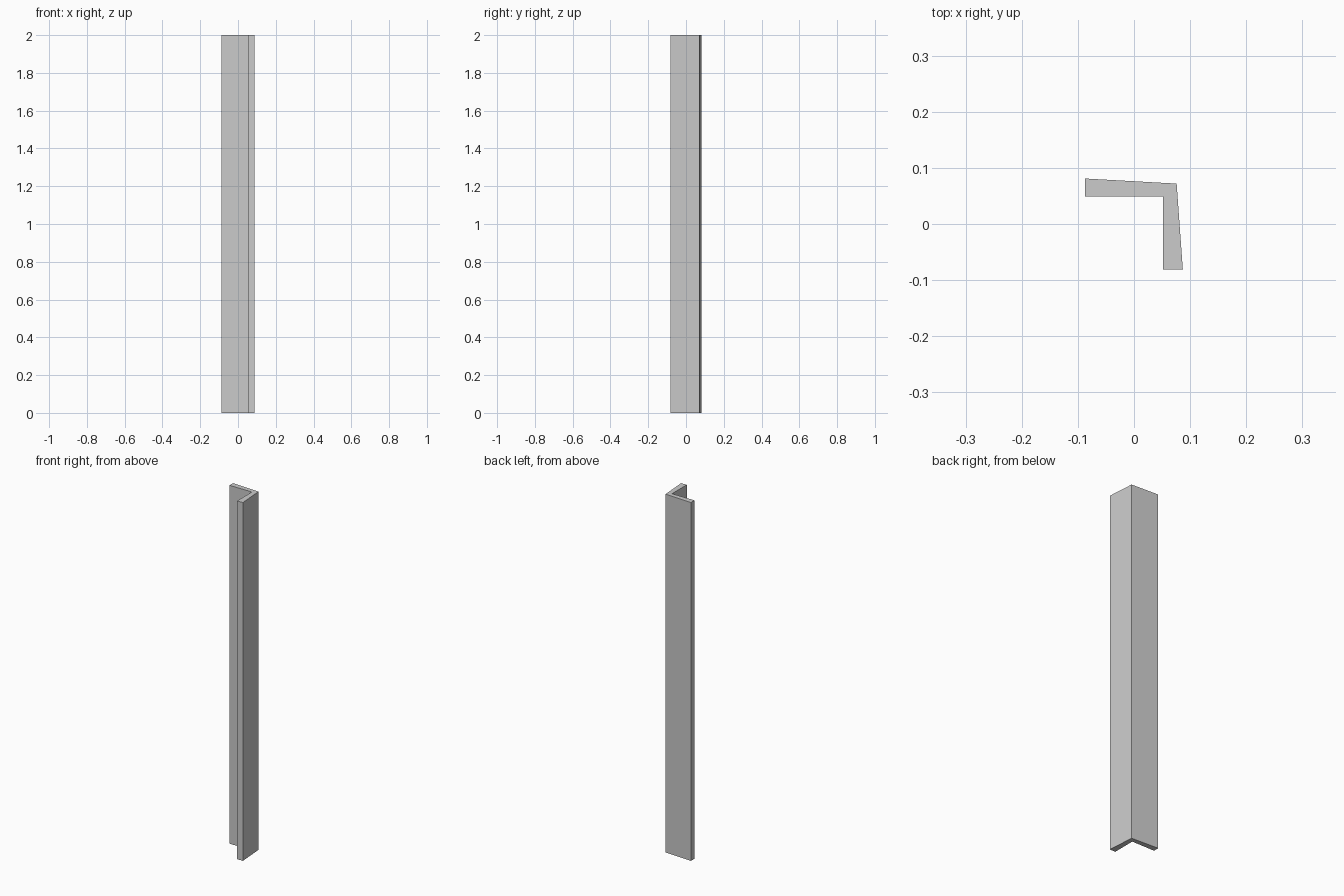
import bpy
import bmesh

if "Cube" in bpy.data.objects:
    bpy.data.objects.remove(bpy.data.objects["Cube"])

HEIGHT = 2.0

# L-shaped cross-section (x, y): straight inner faces, slightly flared outer faces
profile = [
    (-0.087, 0.049), (0.052, 0.049), (0.052, -0.081),
    (0.087, -0.081), (0.076, 0.072), (-0.087, 0.081),
]

# Corner trim: extrude the profile straight up
bm = bmesh.new()
base = bm.faces.new([bm.verts.new((x, y, 0)) for x, y in profile])
top = bmesh.ops.extrude_face_region(bm, geom=[base], use_keep_orig=True)
top_verts = [g for g in top["geom"] if isinstance(g, bmesh.types.BMVert)]
bmesh.ops.translate(bm, verts=top_verts, vec=(0, 0, HEIGHT))
bmesh.ops.recalc_face_normals(bm, faces=bm.faces)

mesh = bpy.data.meshes.new("corner_trim")
bm.to_mesh(mesh)
bm.free()
bpy.context.collection.objects.link(bpy.data.objects.new("corner_trim", mesh))
